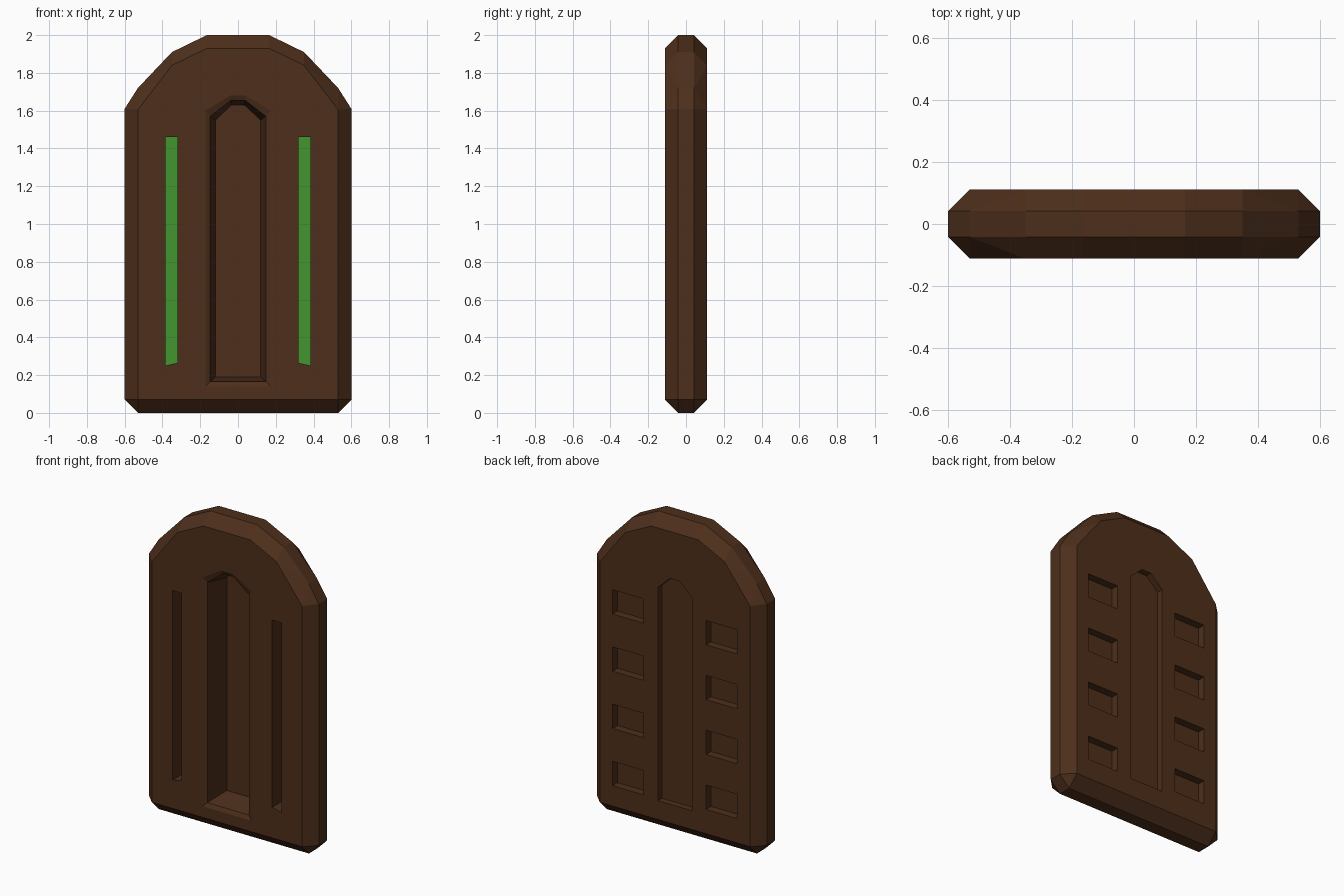
import bpy, bmesh, math

if "Cube" in bpy.data.objects:
    bpy.data.objects.remove(bpy.data.objects["Cube"])


def material(name, rgb):
    m = bpy.data.materials.new(name)
    m.diffuse_color = (*rgb, 1)
    m.use_nodes = True
    m.node_tree.nodes["Principled BSDF"].inputs["Base Color"].default_value = m.diffuse_color
    return m


brown = material("brown", (0.075, 0.028, 0.011))
green = material("green", (0.055, 0.30, 0.03))


def finish(bm, name, mat):
    bmesh.ops.recalc_face_normals(bm, faces=bm.faces)
    me = bpy.data.meshes.new(name)
    bm.to_mesh(me)
    bm.free()
    ob = bpy.data.objects.new(name, me)
    me.materials.append(mat)
    bpy.context.collection.objects.link(ob)
    return ob


def loft(name, rings, mat=brown):
    """rings: list of (y, [(x, z), ...]) with equal point counts"""
    bm = bmesh.new()
    loops = [[bm.verts.new((x, y, z)) for x, z in pts] for y, pts in rings]
    n = len(loops[0])
    for a, b in zip(loops, loops[1:]):
        for i in range(n):
            j = (i + 1) % n
            bm.faces.new((a[i], a[j], b[j], b[i]))
    bm.faces.new(loops[0])
    bm.faces.new(loops[-1])
    return finish(bm, name, mat)


def mirrored(half):
    return half + [(-x, z) for x, z in reversed(half)]


def arch(w, bottom, shoulder, apex_w, top):
    return mirrored([(w, bottom), (w, shoulder), (apex_w, top)])


# Chamfered slab with a faceted arched top
outer = mirrored([(.53, 0), (.6, .07), (.6, 1.61), (.53, 1.72), (.35, 1.91), (.165, 2)])
inner = mirrored([(.53, .07), (.53, 1.605), (.35, 1.84), (.165, 1.93)])
bm = bmesh.new()
for s in (-1, 1):
    for x, z in outer:
        bm.verts.new((x, s * .042, z))
    for x, z in inner:
        bm.verts.new((x, s * .112, z))
bmesh.ops.convex_hull(bm, input=bm.verts)
bmesh.ops.dissolve_limit(bm, angle_limit=math.radians(1), verts=bm.verts, edges=bm.edges)
body = finish(bm, "arched_slab", brown)

cutters = []

# Deep front niche with a chamfered rim
rim = arch(.172, .14, 1.60, .042, 1.68)
mid = arch(.147, .165, 1.57, .038, 1.655)
floor = arch(.12, .19, 1.55, .034, 1.63)
cutters.append(loft("niche_cutter", [(-.2, rim), (-.112, rim), (-.1, mid), (.058, floor)]))

# Shallow panel on the back
cutters.append(loft("back_panel_cutter", [(.072, floor), (.2, floor)]))

for s in (-1, 1):
    # Long front slots with a green strip at the bottom
    slot = [(s * .32, .265), (s * .385, .25), (s * .385, 1.46), (s * .32, 1.46)]
    cutters.append(loft("slot_cutter", [(-.2, slot), (.05, slot)]))
    loft("green_strip", [(.044, slot), (.05, slot)], green)
    # Column of four square pockets on the back
    for i in range(4):
        z = (.2 + .365 * i) if s > 0 else (.225 + .35 * i)
        pocket = [(s * .22, z), (s * .44, z), (s * .44, z + .155), (s * .22, z + .155)]
        cutters.append(loft("pocket_cutter", [(.062, pocket), (.2, pocket)]))

# Cut everything out of the slab
for c in cutters:
    m = body.modifiers.new(c.name, "BOOLEAN")
    m.operation = "DIFFERENCE"
    m.solver = "EXACT"
    m.object = c
    c.hide_render = True
    c.hide_set(True)
